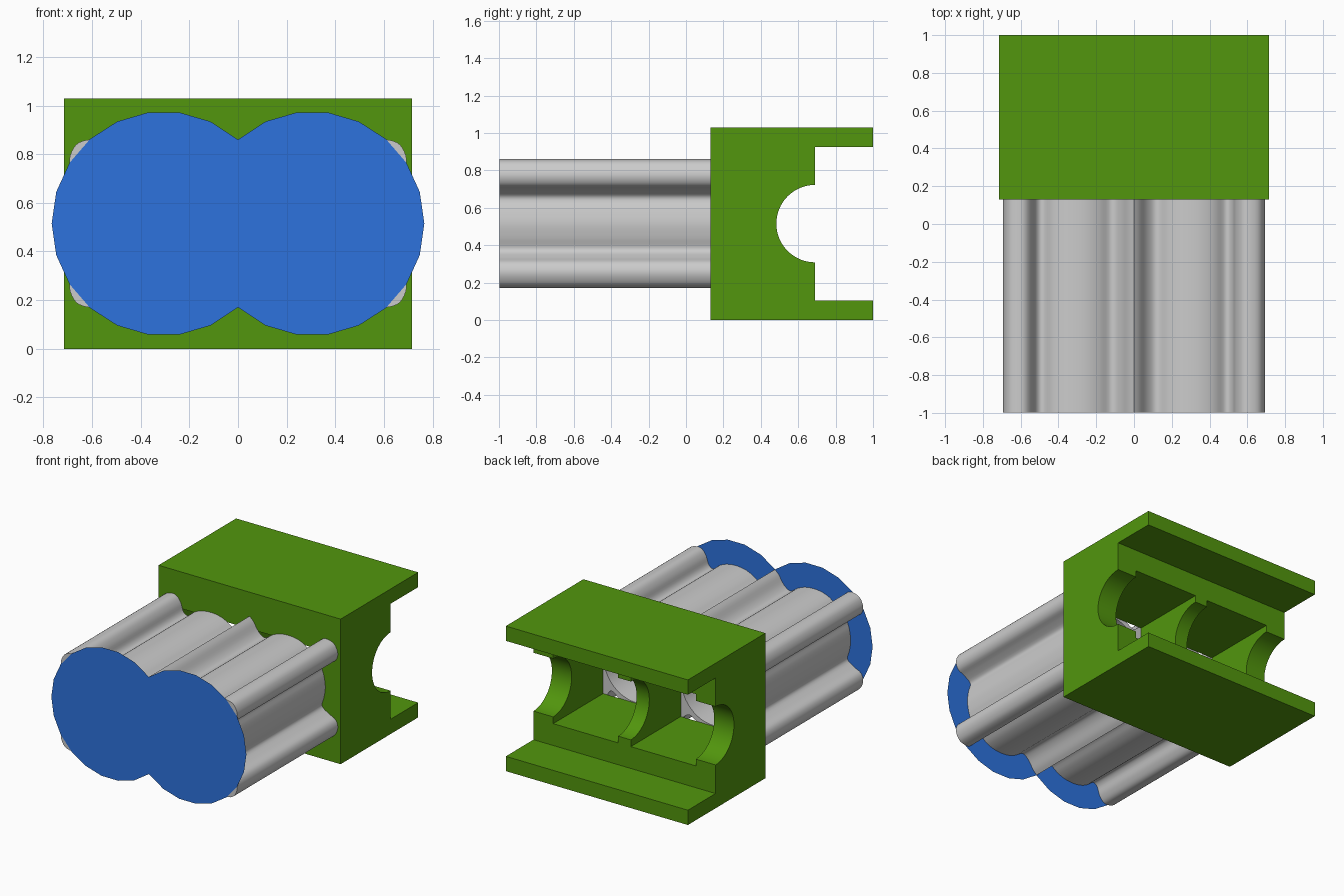
import bpy, bmesh, math
from mathutils import Vector

if "Cube" in bpy.data.objects:
    bpy.data.objects.remove(bpy.data.objects["Cube"])

ZC = 0.515      # height of the bore axis
BORE_X = 0.305  # bore offset from the centre


def material(name, rgb):
    m = bpy.data.materials.new(name)
    m.diffuse_color = (*rgb, 1)
    m.use_nodes = True
    m.node_tree.nodes["Principled BSDF"].inputs["Base Color"].default_value = m.diffuse_color
    return m


def box(name, x0, x1, y0, y1, z0, z1):
    bpy.ops.mesh.primitive_cube_add(size=1, location=((x0 + x1) / 2, (y0 + y1) / 2, (z0 + z1) / 2))
    ob = bpy.context.object
    ob.name = name
    ob.scale = (x1 - x0, y1 - y0, z1 - z0)
    bpy.ops.object.transform_apply(location=True, rotation=True, scale=True)
    return ob


def cut(target, cutter):
    cutter.hide_render = True
    mod = target.modifiers.new("cut", 'BOOLEAN')
    mod.operation = 'DIFFERENCE'
    mod.solver = 'EXACT'
    mod.object = cutter
    bpy.context.view_layer.objects.active = target
    bpy.ops.object.modifier_apply(modifier=mod.name)
    bpy.data.objects.remove(cutter)


def select(ob):
    bpy.ops.object.select_all(action='DESELECT')
    ob.select_set(True)
    bpy.context.view_layer.objects.active = ob


def smooth_path(pts, steps=4):
    """Catmull-Rom through pts; the first and last are only end guides."""
    out = []
    for a, b, c, d in zip(pts, pts[1:], pts[2:], pts[3:]):
        for i in range(steps):
            t = i / steps
            out.append(0.5 * (2 * b + (c - a) * t + (2 * a - 5 * b + 4 * c - d) * t * t
                              + (3 * b - a - 3 * c + d) * t ** 3))
    return out + [pts[-2]]


def circle(cx, r, n):
    return [Vector((cx + r * math.cos(2 * math.pi * i / n), r * math.sin(2 * math.pi * i / n)))
            for i in range(n)]


# Crankcase: block with rear channel, two chambers and a shaft tunnel
crankcase = box("crankcase", -0.715, 0.715, 0.13, 1.0, 0, 1.03)
cut(crankcase, box("channel_cutter", -1, 1, 0.69, 1.2, 0.105, 0.925))
for s in (-1, 1):
    c = s * BORE_X
    cut(crankcase, box("chamber_cutter", c - 0.255, c + 0.255, 0, 0.8, ZC - 0.255, ZC + 0.255))
bpy.ops.mesh.primitive_cylinder_add(vertices=64, radius=0.207, depth=2,
                                    location=(0, 0.69, ZC), rotation=(0, math.pi / 2, 0))
cut(crankcase, bpy.context.object)
crankcase.data.materials.clear()
crankcase.data.materials.append(material("green", (0.084, 0.305, 0.004)))
select(crankcase)
bpy.ops.object.shade_smooth_by_angle(angle=math.radians(30))

# Cylinder jacket: one quadrant of the wavy outline, mirrored twice
quadrant = [(0, .345), (0, .345), (.03, .315), (.07, .255), (.12, .225), (.18, .26), (.24, .283),
            (.305, .29), (.37, .283), (.43, .26), (.485, .22), (.52, .24), (.54, .295), (.57, .335),
            (.61, .345), (.665, .325), (.693, .265), (.675, .21), (.62, .18), (.57, .14),
            (.585, .075), (.595, 0), (.585, -.075)]
q = smooth_path([Vector(p) for p in quadrant])
right = q + [Vector((p.x, -p.y)) for p in reversed(q[:-1])]
outline = right + [Vector((-p.x, p.y)) for p in reversed(right[1:-1])]

curve = bpy.data.curves.new("cylinder_jacket", 'CURVE')
curve.dimensions = '2D'
curve.fill_mode = 'BOTH'
curve.extrude = 0.564
for loop in (outline, circle(-BORE_X, 0.25, 48), circle(BORE_X, 0.25, 48)):
    sp = curve.splines.new('POLY')
    sp.points.add(len(loop) - 1)
    for p, v in zip(sp.points, loop):
        p.co = (v.x, v.y, 0, 1)
    sp.use_cyclic_u = True
jacket = bpy.data.objects.new("cylinder_jacket", curve)
bpy.context.collection.objects.link(jacket)
jacket.location = (0, -0.434, ZC)
jacket.rotation_euler = (math.pi / 2, 0, 0)
select(jacket)
bpy.ops.object.convert(target='MESH')
jacket = bpy.context.object
bm = bmesh.new()
bm.from_mesh(jacket.data)
bmesh.ops.remove_doubles(bm, verts=bm.verts, dist=1e-5)
bmesh.ops.recalc_face_normals(bm, faces=bm.faces)
bm.to_mesh(jacket.data)
bm.free()
bpy.ops.object.shade_smooth_by_angle(angle=math.radians(35))

# Head gasket: flat sheet from two merged 22-sided discs
half = [v for v in circle(BORE_X, 0.461, 22) if v.x > 0.02]
half.sort(key=lambda v: math.atan2(v.y, v.x - BORE_X))
notch = 0.345
loop = [Vector((0, -notch))] + half + [Vector((0, notch))] + [Vector((-v.x, v.y)) for v in reversed(half)]
bm = bmesh.new()
bm.faces.new([bm.verts.new((v.x, -1.0, ZC + v.y)) for v in loop])
me = bpy.data.meshes.new("head_gasket")
bm.to_mesh(me)
bm.free()
me.materials.append(material("blue", (0.026, 0.171, 0.73)))
bpy.context.collection.objects.link(bpy.data.objects.new("head_gasket", me))
